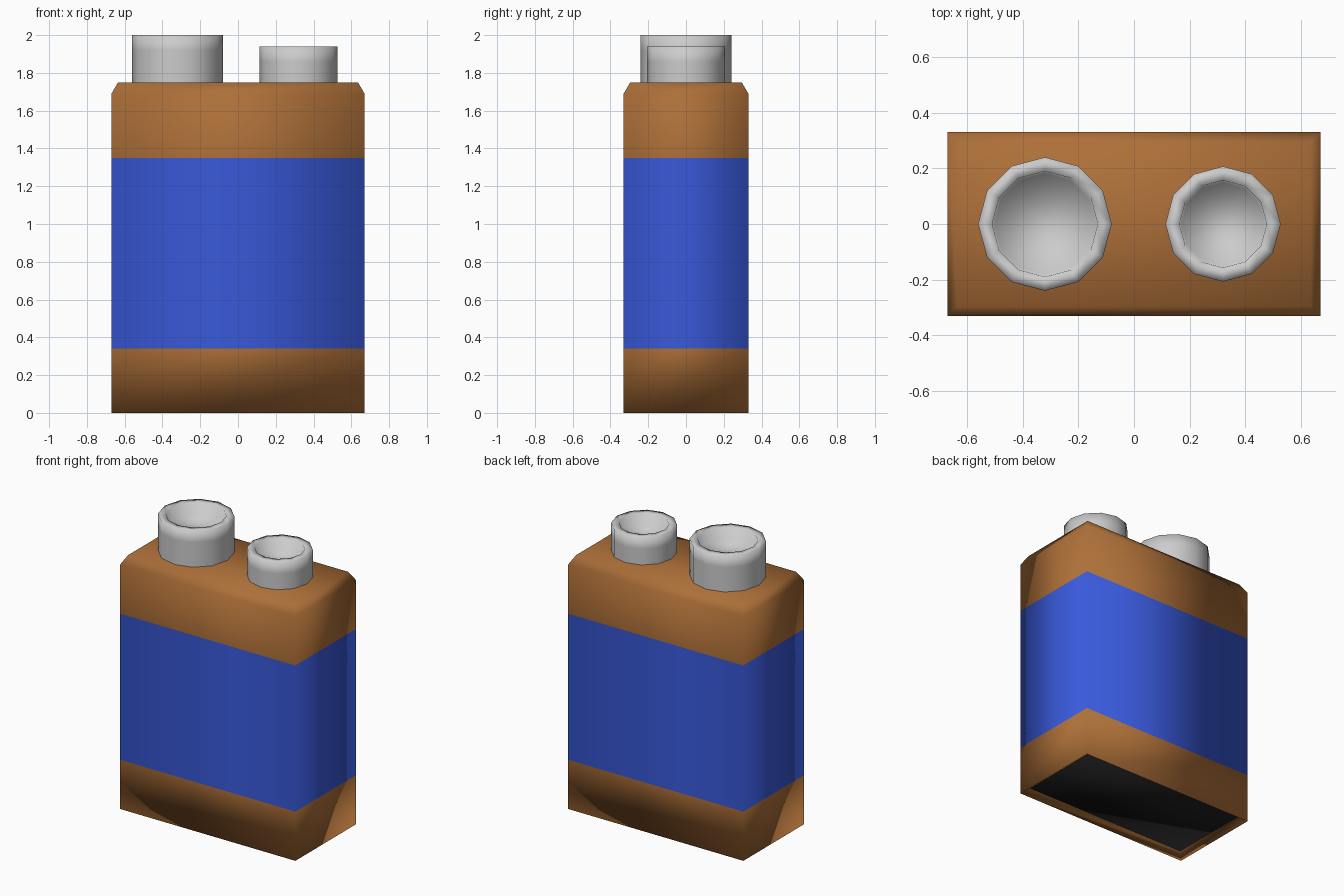
import bpy, bmesh
from math import cos, sin, tau

if "Cube" in bpy.data.objects:
    bpy.data.objects.remove(bpy.data.objects["Cube"])


def material(name, rgb):
    m = bpy.data.materials.new(name)
    m.diffuse_color = (*rgb, 1)
    m.use_nodes = True
    m.node_tree.nodes["Principled BSDF"].inputs["Base Color"].default_value = m.diffuse_color
    return m


def rect(hx, hy, z):
    return [(-hx, -hy, z), (hx, -hy, z), (hx, hy, z), (-hx, hy, z)]


def circle(cx, r, z, n=12):
    return [(cx + r * cos(tau * i / n), r * sin(tau * i / n), z) for i in range(n)]


def loft(name, loops, mats=(), bands=(), cap_start=None, cap_end=None):
    """Skin consecutive loops; bands and caps hold material indices."""
    bm = bmesh.new()
    rings = [[bm.verts.new(p) for p in loop] for loop in loops]
    n = len(rings[0])
    for k, (a, b) in enumerate(zip(rings, rings[1:])):
        for i in range(n):
            j = (i + 1) % n
            f = bm.faces.new((a[i], a[j], b[j], b[i]))
            f.material_index = bands[k] if bands else 0
    if cap_start is not None:
        bm.faces.new(rings[0][::-1]).material_index = cap_start
    if cap_end is not None:
        bm.faces.new(rings[-1]).material_index = cap_end
    for f in bm.faces:
        f.smooth = True
    me = bpy.data.meshes.new(name)
    bm.to_mesh(me)
    bm.free()
    for m in mats:
        me.materials.append(m)
    ob = bpy.data.objects.new(name, me)
    bpy.context.collection.objects.link(ob)
    return ob


brown = material("copper_brown", (0.42, 0.16, 0.04))
blue = material("label_blue", (0.04, 0.10, 0.70))
black = material("base_black", (0.01, 0.01, 0.01))

# Case: recessed underside, brown / blue / brown bands, chamfered top
loft("battery_case",
     [rect(0.625, 0.285, 0.035), rect(0.67, 0.33, 0), rect(0.67, 0.33, 0.34),
      rect(0.67, 0.33, 1.35), rect(0.67, 0.33, 1.69), rect(0.635, 0.295, 1.75)],
     (brown, blue), (0, 0, 1, 0, 0), cap_end=0)

# Black plate closing the recessed underside
loft("base_plate", [rect(0.625, 0.285, 0.035), rect(0.625, 0.285, 0.04)],
     (black,), cap_start=0, cap_end=0)

# Cup-shaped terminals on top
for name, cx, r, top in (("large_terminal", -0.32, 0.24, 2.0),
                         ("small_terminal", 0.32, 0.207, 1.94)):
    loft(name, [circle(cx, r, 1.75), circle(cx, r, top - 0.08), circle(cx, r, top),
                circle(cx, r - 0.05, top), circle(cx, r - 0.058, top - 0.08)],
         cap_end=0)
